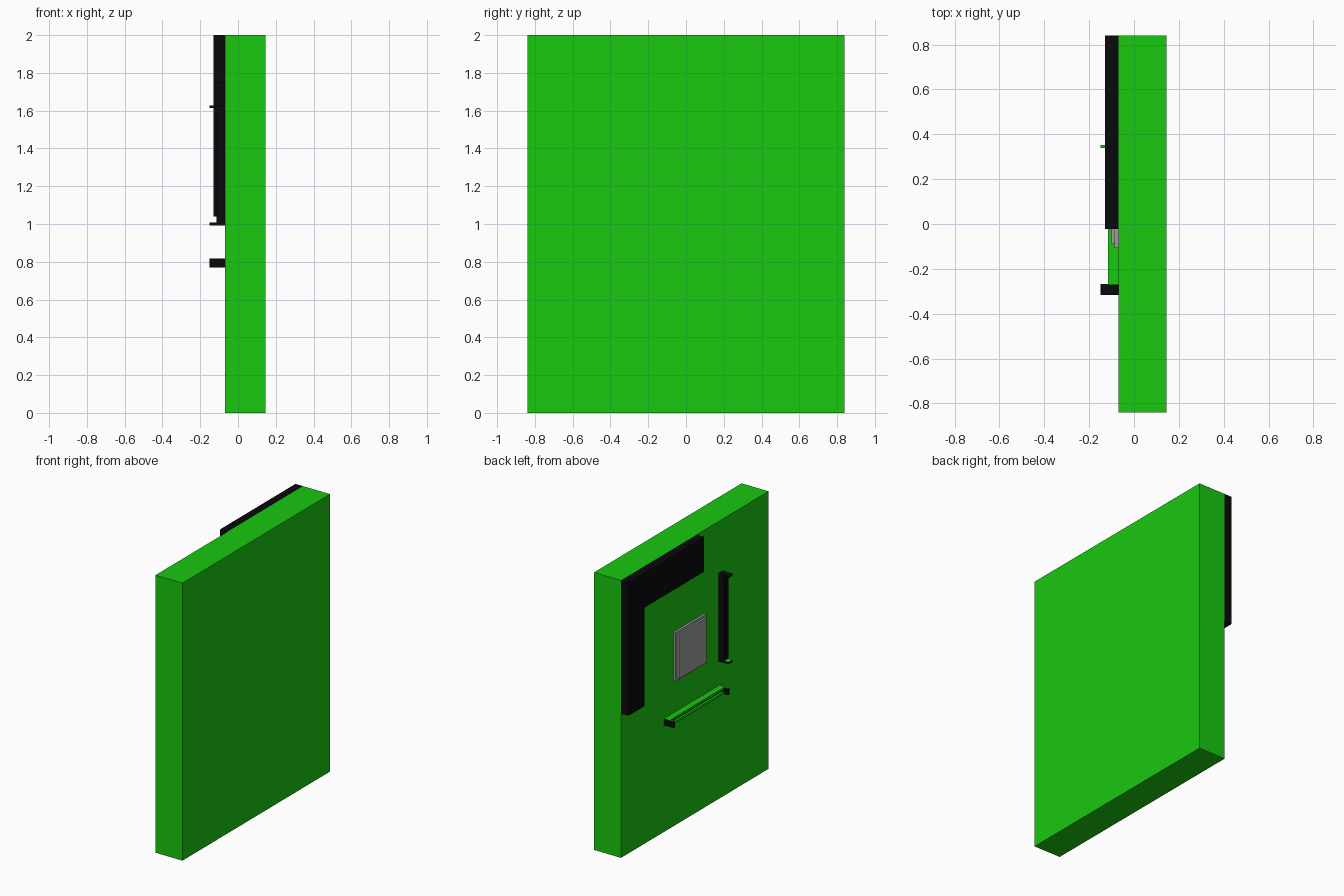
import bpy, bmesh

if "Cube" in bpy.data.objects:
    bpy.data.objects.remove(bpy.data.objects["Cube"])


def material(name, r, g, b):
    m = bpy.data.materials.new(name)
    m.diffuse_color = (r, g, b, 1)
    m.use_nodes = True
    m.node_tree.nodes["Principled BSDF"].inputs["Base Color"].default_value = m.diffuse_color
    return m


GREEN = material("board_green", 0.01, 0.58, 0.005)
BLACK = material("plastic_black", 0.003, 0.003, 0.004)
METAL = material("chip_grey", 0.34, 0.34, 0.34)
FACE = -0.07          # board surface that carries the parts


def add_prism(name, outline, x0, x1, mats, z_green=()):
    """Extrude a (y, z) outline along x; z_green lists vertical normals (+1/-1) painted green."""
    bm = bmesh.new()
    f = bm.faces.new([bm.verts.new((x0, y, z)) for y, z in outline])
    new = bmesh.ops.extrude_face_region(bm, geom=[f])["geom"]
    verts = [v for v in new if isinstance(v, bmesh.types.BMVert)]
    bmesh.ops.translate(bm, vec=(x1 - x0, 0, 0), verts=verts)
    bmesh.ops.recalc_face_normals(bm, faces=bm.faces)
    for f in bm.faces:
        if any(f.normal.z * s > 0.9 for s in z_green):
            f.material_index = 1
    mesh = bpy.data.meshes.new(name)
    bm.to_mesh(mesh)
    bm.free()
    for m in mats:
        mesh.materials.append(m)
    ob = bpy.data.objects.new(name, mesh)
    bpy.context.collection.objects.link(ob)
    return ob


def box(name, x0, x1, y0, y1, z0, z1, mats, z_green=()):
    return add_prism(name, [(y0, z0), (y1, z0), (y1, z1), (y0, z1)], x0, x1, mats, z_green)


# Circuit board slab
box("circuit_board", FACE, 0.145, -0.84, 0.84, 0, 2, [GREEN])

# L-shaped connector block in the upper corner
add_prism("port_block", [(0.84, 1.04), (0.84, 2), (-0.022, 2), (-0.022, 1.75),
                         (0.66, 1.75), (0.66, 1.04)], -0.13, FACE, [BLACK])

# Processor: base plate and raised lid
box("processor_base", -0.087, FACE, -0.107, 0.245, 1.045, 1.4, [METAL])
box("processor_lid", -0.1, -0.087, -0.09, 0.225, 1.063, 1.382, [METAL])


def memory_slot(name, vertical, start, end, low, high, rail_mat):
    """Two rails with a groove between them, and a tall clip at each end."""
    def piece(part, x0, a0, a1, b0, b1, mats, z_green=()):
        span = (b0, b1, a0, a1) if vertical else (a0, a1, b0, b1)
        box(f"{name}_{part}", x0, FACE, *span, mats, z_green)
    t, third = 0.015, (high - low) / 3
    piece("lower_rail", -0.115, start + t, end - t, low, low + third, [rail_mat])
    piece("upper_rail", -0.115, start + t, end - t, high - third, high, [rail_mat])
    piece("groove", -0.1, start + t, end - t, low + third, high - third, [BLACK])
    sides = ((1,), ()) if vertical else ((1, -1), (1, -1))
    piece("first_clip", -0.15, start, start + t, low, high, [BLACK, GREEN], sides[0])
    piece("second_clip", -0.15, end - t, end, low, high, [BLACK, GREEN], sides[1])


# Memory slots: one upright, one lying flat
memory_slot("upright_slot", True, 0.992, 1.628, -0.317, -0.27, BLACK)
memory_slot("flat_slot", False, -0.283, 0.353, 0.77, 0.817, GREEN)
